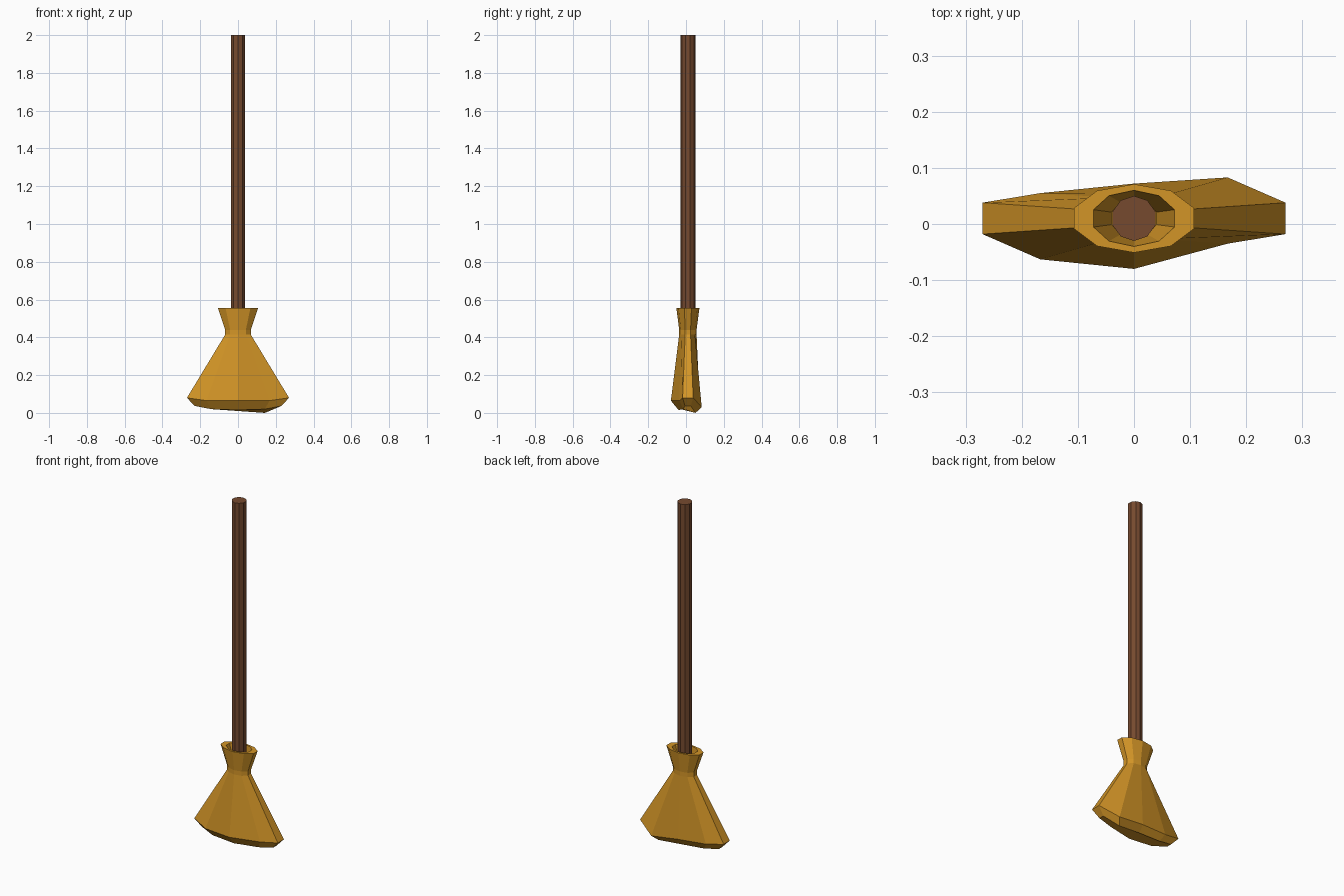
import bpy, bmesh, math

if "Cube" in bpy.data.objects:
    bpy.data.objects.remove(bpy.data.objects["Cube"])

SIDES = 10
CY = 0.01  # the broom axis sits slightly behind the origin


def material(name, rgb):
    m = bpy.data.materials.new(name)
    m.diffuse_color = (*rgb, 1)
    m.use_nodes = True
    m.node_tree.nodes["Principled BSDF"].inputs["Base Color"].default_value = m.diffuse_color
    return m


def ring(rx, ry, z, ys=None, zs=None):
    """Decagon with points on +y and -y; ys / zs override the regular values."""
    pts = []
    for k in range(SIDES):
        a = 2 * math.pi * k / SIDES
        pts.append((rx * math.sin(a),
                    ys[k] if ys else CY + ry * math.cos(a),
                    zs[k] if zs else z))
    return pts


def loft(name, rings, mat):
    """Bridge the rings one after another and cap both ends."""
    bm = bmesh.new()
    loops = [[bm.verts.new(p) for p in r] for r in rings]
    for a, b in zip(loops, loops[1:]):
        for i in range(SIDES):
            j = (i + 1) % SIDES
            bm.faces.new((a[i], a[j], b[j], b[i]))
    bm.faces.new(loops[0])
    bm.faces.new(loops[-1])
    bmesh.ops.recalc_face_normals(bm, faces=bm.faces)
    me = bpy.data.meshes.new(name)
    bm.to_mesh(me)
    bm.free()
    me.materials.append(mat)
    ob = bpy.data.objects.new(name, me)
    bpy.context.collection.objects.link(ob)
    return ob


wood = material("brown wood", (0.18, 0.068, 0.028))
straw = material("golden straw", (0.65, 0.30, 0.02))

# Handle
loft("handle", [ring(0.04, 0.04, 0.42), ring(0.04, 0.04, 2.0)], wood)

# Uneven flared edge of the bristles, and the smaller ragged underside
flare_y = [.072, .083, .038, -.018, -.035, -.08, -.063, -.018, .038, .055]
flare_z = [.05, .03, .08, .08, .065, .065, .065, .08, .08, .06]
base_y = [CY + (y - CY) * 0.55 for y in flare_y]
base_z = [.012, 0, .037, .037, .02, .015, .02, .037, .037, .02]

# Bristles: underside, flare, tied neck, hollow collar
loft("bristles", [
    ring(0.242, 0, 0, base_y, base_z),
    ring(0.284, 0, 0, flare_y, flare_z),
    ring(0.071, 0.046, 0.415),
    ring(0.071, 0.046, 0.44),
    ring(0.112, 0.061, 0.555),
    ring(0.076, 0.05, 0.555),
    ring(0.042, 0.036, 0.44),
], straw)
